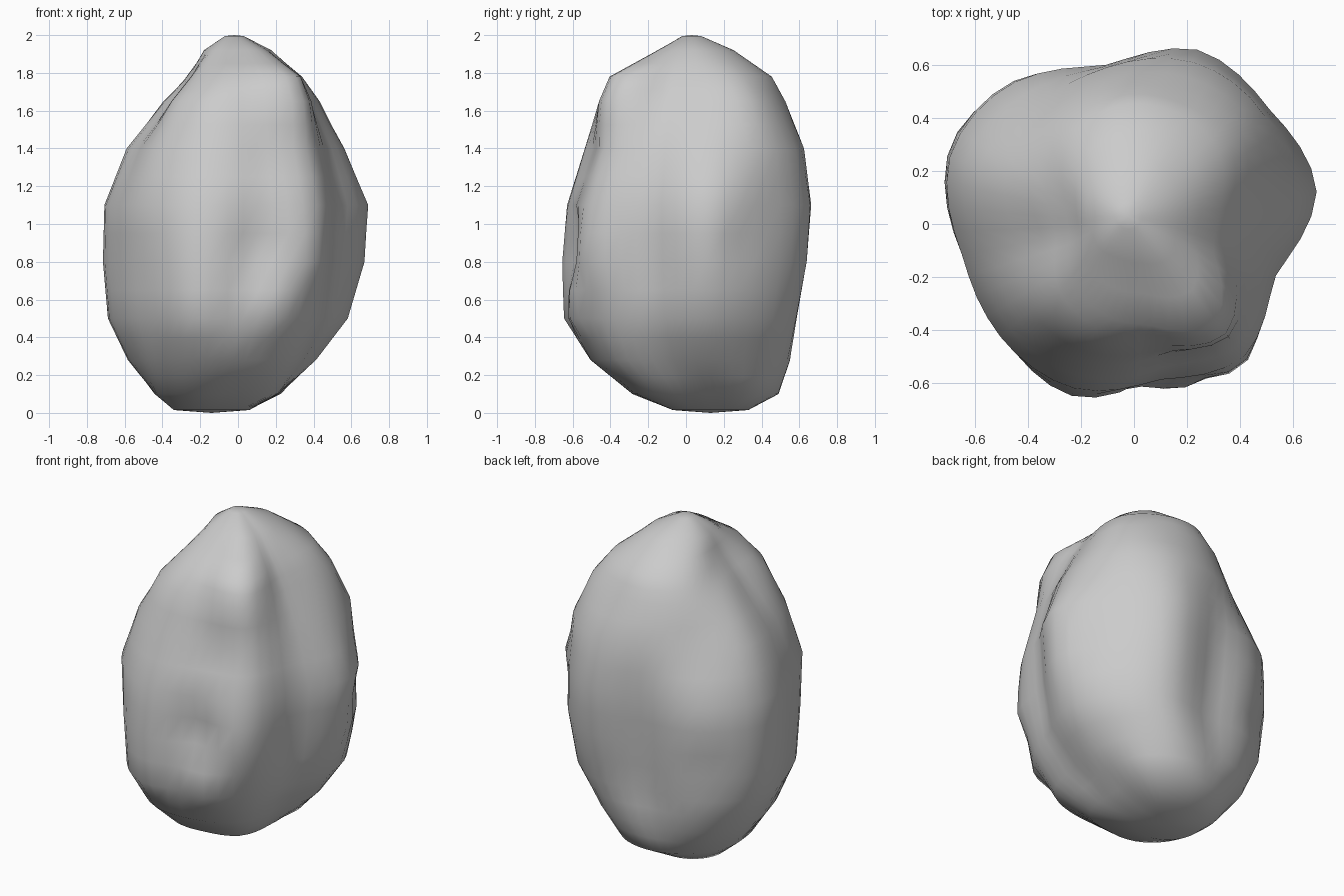
import bpy
import bmesh
from math import cos, sin, radians
from mathutils import Vector

default_cube = bpy.data.objects.get("Cube")
if default_cube:
    bpy.data.objects.remove(default_cube, do_unlink=True)

# Plain stone colour
stone = bpy.data.materials.new("stone grey")
stone.use_nodes = True
stone_colour = (0.6, 0.6, 0.6, 1.0)
stone.diffuse_color = stone_colour
stone.node_tree.nodes["Principled BSDF"].inputs["Base Color"].default_value = stone_colour

FIRST_ANGLE = 10
BASE_CENTRE = Vector((-0.14, 0.13, 0.015))
TOP_CENTRE = Vector((-0.02, 0.03, 2.0))

# Cross-sections of the boulder in hundredths:
# height, centre x, centre y, then radii counter-clockwise from the +x lobe
SECTIONS = [
    (10, -10, 10, (32, 40, 40, 38, 36, 35, 34, 37, 39, 38, 40, 33)),
    (28, -5, 3, (47, 52, 54, 51, 56, 56, 50, 51, 54, 53, 52, 43)),
    (50, 0, 0, (59, 62, 62, 55, 67, 72, 64, 63, 68, 61, 58, 51)),
    (80, 0, 0, (68, 67, 68, 58, 71, 75, 66, 65, 69, 60, 65, 55)),
    (110, 0, 0, (70, 67, 70, 61, 70, 74, 66, 66, 66, 60, 65, 57)),
    (140, 0, 0, (57, 64, 65, 60, 58, 62, 54, 57, 56, 52, 57, 50)),
    (165, 0, 0, (42, 53, 53, 52, 48, 42, 35, 44, 47, 46, 54, 40)),
    (178, 0, 0, (33, 42, 45, 45, 39, 28, 25, 31, 36, 39, 48, 32)),
    (192, 0, 2, (18, 20, 23, 23, 21, 19, 17, 17, 16, 17, 20, 17)),
]

# Local hollows (negative) and ridges (positive): position, reach, push
DETAILS = [
    ((-0.01, -0.64, 0.55), 0.2, -0.04),
    ((0.1, -0.6, 0.9), 0.25, -0.04),
    ((0.2, -0.62, 0.57), 0.25, 0.06),
    ((0.35, -0.55, 0.85), 0.25, 0.03),
    ((0.2, -0.48, 1.35), 0.25, -0.03),
    ((-0.48, 0.5, 0.7), 0.25, -0.03),
    ((0.6, 0.27, 0.9), 0.2, -0.03),
]


def rounded(radii):
    """Insert a smoothly interpolated radius between each neighbouring pair."""
    count = len(radii)
    result = []
    for i, here in enumerate(radii):
        before, after, beyond = radii[i - 1], radii[(i + 1) % count], radii[(i + 2) % count]
        result += [here, (9 * (here + after) - before - beyond) / 16]
    return result


def ring_points(centre, radii):
    """Positions of one horizontal loop around a centre."""
    step = 360 / len(radii)
    angles = [radians(FIRST_ANGLE + i * step) for i in range(len(radii))]
    return [centre + Vector((cos(a), sin(a), 0)) * r for a, r in zip(angles, radii)]


def chiselled(point):
    """Push a point in or out, away from the axis, near each detail."""
    outward = Vector((point.x, point.y, 0)).normalized()
    push = 0
    for spot, reach, amount in DETAILS:
        nearness = max(0, 1 - (point - Vector(spot)).length / reach)
        push += amount * nearness * nearness * (3 - 2 * nearness)
    return point + outward * push


def cap(bm, ring, tip, flip):
    """Close a loop with a fan of triangles."""
    for i in range(len(ring)):
        a, b = ring[i], ring[(i + 1) % len(ring)]
        bm.faces.new((b, a, tip) if flip else (a, b, tip))


# Boulder: stacked lobed loops, with a halfway loop between sections
sections = [
    ring_points(Vector((cx, cy, height)) / 100, [r / 100 for r in rounded(rounded(radii))])
    for height, cx, cy, radii in SECTIONS
]
sides = len(sections[0])
loops = [ring_points(BASE_CENTRE, [0.2] * sides), sections[0]]
for below, above in zip(sections, sections[1:]):
    loops += [[(a + b) / 2 for a, b in zip(below, above)], above]
loops.append(ring_points(TOP_CENTRE - Vector((0, 0, 0.005)), [0.05] * sides))

bm = bmesh.new()
rings = [[bm.verts.new(chiselled(p)) for p in loop] for loop in loops]
for lower, upper in zip(rings, rings[1:]):
    for i in range(sides):
        j = (i + 1) % sides
        bm.faces.new((lower[i], lower[j], upper[j], upper[i]))
cap(bm, rings[0], bm.verts.new((BASE_CENTRE.x, BASE_CENTRE.y, 0)), True)
cap(bm, rings[-1], bm.verts.new(TOP_CENTRE), False)
bmesh.ops.recalc_face_normals(bm, faces=bm.faces)
for face in bm.faces:
    face.smooth = True

mesh = bpy.data.meshes.new("boulder")
bm.to_mesh(mesh)
bm.free()
mesh.materials.append(stone)
boulder = bpy.data.objects.new("boulder", mesh)
bpy.context.collection.objects.link(boulder)
